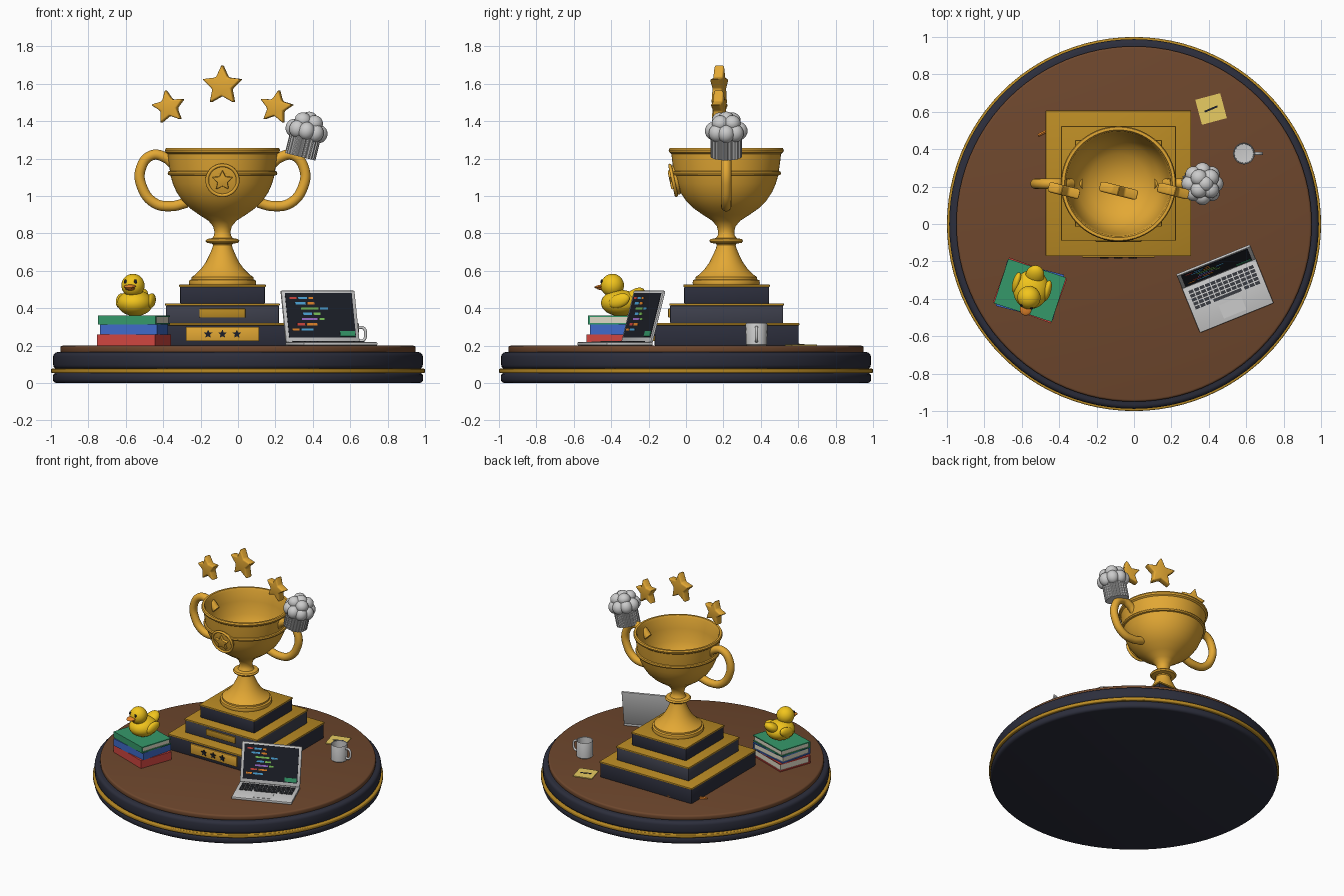
import bpy, bmesh
from math import sin, cos, pi, radians
from mathutils import Matrix, Vector

if "Cube" in bpy.data.objects:
    bpy.data.objects.remove(bpy.data.objects["Cube"])

I = Matrix.Identity(4)
T = lambda x, y, z: Matrix.Translation((x, y, z))
R = lambda a, ax: Matrix.Rotation(radians(a), 4, ax)

def mat(name, hexcol):
    m = bpy.data.materials.new(name)
    rgb = [((hexcol >> s) & 255) / 255 for s in (16, 8, 0)]
    m.diffuse_color = [c / 12.92 if c < .04 else ((c + .055) / 1.055) ** 2.4 for c in rgb] + [1]
    m.use_nodes = True
    m.node_tree.nodes["Principled BSDF"].inputs["Base Color"].default_value = m.diffuse_color
    return m

GOLD, BRASS = mat("gold", 0xE3A834), mat("dark_gold", 0xB98A24)
NAVY, SLATE, WOOD = mat("navy", 0x2C2E3C), mat("slate", 0x3E404D), mat("wood", 0x6E472D)
DARK, CREAM, NOTE = mat("dark", 0x1C1F28), mat("cream", 0xDDD8C4), mat("note_yellow", 0xE8CC62)
RED, BLUE, GREEN = mat("red", 0xD0463F), mat("blue", 0x3F6AC8), mat("green", 0x35996A)
YELLOW, ORANGE, KEY = mat("duck_yellow", 0xF2C51C), mat("orange", 0xE8862A), mat("key_grey", 0x3A3C42)
CYAN, PURPLE, LIME = mat("cyan", 0x4FA8DC), mat("purple", 0xA070D0), mat("lime", 0x7CC85A)

def finish(name, bm, M, m, angle=35):
    bmesh.ops.recalc_face_normals(bm, faces=bm.faces)
    me = bpy.data.meshes.new(name)
    bm.to_mesh(me)
    bm.free()
    me.shade_smooth()
    me.set_sharp_from_angle(angle=radians(angle))
    ob = bpy.data.objects.new(name, me)
    bpy.context.collection.objects.link(ob)
    ob.matrix_world = M
    if m:
        me.materials.append(m)
    return ob

def boxes(name, items, M=I, m=None, bevel=0):
    """items: list of (size, centre)"""
    bm = bmesh.new()
    for size, loc in items:
        bmesh.ops.create_cube(bm, size=1, matrix=T(*loc) @ Matrix.Diagonal((*size, 1)))
    if bevel:
        bmesh.ops.bevel(bm, geom=bm.edges[:], offset=bevel, segments=2, profile=.5, affect='EDGES')
    return finish(name, bm, M, m)

def balls(name, items, M=I, m=None, seg=24):
    """items: list of (radii, centre, tilt about x)"""
    bm = bmesh.new()
    for rad, loc, tilt in items:
        bmesh.ops.create_uvsphere(bm, u_segments=seg, v_segments=seg // 2, radius=1,
                                  matrix=T(*loc) @ R(tilt, 'X') @ Matrix.Diagonal((*rad, 1)))
    return finish(name, bm, M, m)

def lathe(name, prof, M=I, m=None, seg=64, pleat=0):
    bm = bmesh.new()
    rings = []
    for r, z in prof:
        if r == 0:
            rings.append([bm.verts.new((0, 0, z))] * seg)
        else:
            rings.append([bm.verts.new(((r - pleat * (i // 2 % 2)) * cos(2 * pi * i / seg),
                                        (r - pleat * (i // 2 % 2)) * sin(2 * pi * i / seg), z)) for i in range(seg)])
    for a, b in zip(rings, rings[1:]):
        for i in range(seg):
            j = (i + 1) % seg
            bm.faces.new(dict.fromkeys((a[i], a[j], b[j], b[i])))
    return finish(name, bm, M, m)

def disc(name, r, z0, z1, b, M=I, m=None, seg=96):
    arc = [(b * (1 - cos(a)), b * (1 - sin(a))) for a in (0, pi / 6, pi / 3, pi / 2)]
    low = [(r - dr, z0 + dz) for dr, dz in reversed(arc)]
    return lathe(name, [(0, z0)] + low + [(r - dr, z1 - dz) for dr, dz in arc] + [(0, z1)], M, m, seg)

def star(name, r, depth, M, m, bevel=0, inner=.48):
    """star standing in the xz plane, facing -y"""
    bm = bmesh.new()
    pts = [bm.verts.new((r * (inner if i % 2 else 1) * sin(i * pi / 5), -depth / 2,
                         r * (inner if i % 2 else 1) * cos(i * pi / 5))) for i in range(10)]
    f = bm.faces.new(pts)
    ext = bmesh.ops.extrude_face_region(bm, geom=[f])
    bmesh.ops.translate(bm, vec=(0, depth, 0), verts=[v for v in ext['geom'] if isinstance(v, bmesh.types.BMVert)])
    bmesh.ops.recalc_face_normals(bm, faces=bm.faces)
    if bevel:
        bmesh.ops.bevel(bm, geom=bm.edges[:], offset=bevel, segments=3, profile=.5, affect='EDGES')
    return finish(name, bm, M, m)

def tube(name, pts, r, M=I, m=None, cyclic=False):
    cu = bpy.data.curves.new(name, 'CURVE')
    cu.dimensions, cu.bevel_depth, cu.bevel_resolution, cu.use_fill_caps = '3D', r, 5, True
    sp = cu.splines.new('BEZIER')
    sp.bezier_points.add(len(pts) - 1)
    sp.use_cyclic_u = cyclic
    for p, co in zip(sp.bezier_points, pts):
        p.co, p.handle_left_type, p.handle_right_type = co, 'AUTO', 'AUTO'
    ob = bpy.data.objects.new(name, cu)
    bpy.context.collection.objects.link(ob)
    bm = bmesh.new()
    me = ob.to_mesh()
    bm.from_mesh(me)
    bpy.data.objects.remove(ob)
    return finish(name, bm, M, m, 50)

# Round display base
disc("base_lower_disc", .99, 0, .055, .02, m=NAVY)
disc("base_gold_band", 1.0, .053, .077, .006, m=BRASS)
disc("base_upper_disc", .988, .075, .165, .022, m=NAVY)
disc("wood_top", .95, .16, .2, .012, m=WOOD)

# Stepped plinth with gold top plates and plaques
C = T(-.083, .217, 0)
for i, (w, z0, z1, m) in enumerate([(.77, .2, .32, NAVY), (.605, .32, .425, SLATE), (.455, .425, .525, NAVY)]):
    h = z1 - z0
    boxes(f"plinth_step_{i}", [((w, w, h - .01), (0, 0, z0 + h / 2 - .005))], C, m, .006)
    boxes(f"plinth_plate_{i}", [((w + .008, w + .008, .012), (0, 0, z1 - .005))], C, BRASS, .003)
boxes("lower_plaque", [((.39, .014, .075), (0, -.388, .262))], C, GOLD, .003)
boxes("upper_plaque", [((.245, .014, .047), (0, -.305, .374))], C, BRASS, .003)
for i in (-1, 0, 1):
    star(f"plaque_star_{i + 1}", .024, .01, C @ T(i * .077, -.397, .262), DARK)

# Trophy cup
C = T(-.083, .215, 0)
lathe("trophy_cup", [(0, .525), (.177, .525), (.18, .535), (.177, .55), (.165, .555), (.165, .567), (.145, .58),
                     (.115, .61), (.09, .645), (.07, .685), (.055, .72), (.05, .738), (.055, .745), (.083, .75),
                     (.091, .76), (.083, .77), (.055, .775), (.045, .79), (.043, .81), (.05, .838), (.075, .868),
                     (.125, .9), (.175, .935), (.215, .975), (.245, 1.02), (.265, 1.065), (.278, 1.11), (.29, 1.113),
                     (.293, 1.122), (.29, 1.131), (.281, 1.134), (.288, 1.18), (.293, 1.225), (.304, 1.233),
                     (.308, 1.245), (.303, 1.256), (.288, 1.256), (.28, 1.24), (.27, 1.16), (.253, 1.07),
                     (.22, 1.0), (.16, .945), (.08, .91), (0, .9)], C, GOLD, 80)
path = [(.25, 1.155), (.305, 1.205), (.38, 1.217), (.437, 1.145), (.431, 1.05), (.364, .963), (.273, .946), (.19, .965)]
for s, side in ((-1, "left"), (1, "right")):
    tube(f"{side}_handle", [(s * x, 0, z) for x, z in path], .028, C, GOLD)

# Medallion on the cup front
M = T(-.083, -.063, 1.085) @ R(12, 'X')
tube("medallion_ring", [(.082 * cos(i * pi / 6), -.006, .082 * sin(i * pi / 6)) for i in range(12)], .009, M, GOLD, True)
disc("medallion_disc", .08, -.02, .006, .004, M @ R(90, 'X'), GOLD, 48)
star("medallion_star", .058, .026, M @ T(0, -.012, 0), GOLD, .004)

# Floating stars
for n, x, z, r, roll in (("left", -.37, 1.475, .095, -10), ("middle", -.083, 1.59, .113, 0), ("right", .205, 1.475, .095, 10)):
    star(f"{n}_star", r, .055, T(x, .178, z) @ R(-14, 'Z') @ R(roll, 'Y'), GOLD, .01)

# Puffy cook's hat hung on the right handle
M = T(.332, .215, 1.21) @ R(14, 'Y')
lathe("hat_band", [(0, 0), (.084, 0), (.084, .115), (0, .115)], M, None, 96, .006)
puffs = [((.08, .08, .075), (0, 0, .15), 0), ((.042, .042, .036), (0, 0, .211), 0)]
for i in range(8):
    a = i * pi / 4
    puffs.append(((.044, .044, .048), (.07 * cos(a), .07 * sin(a), .142), 0))
    if i % 2:
        puffs.append(((.045, .045, .042), (.045 * cos(a), .045 * sin(a), .193), 0))
balls("hat_puffs", puffs, M)

# Stack of books: two boards, spine(s) and a recessed page block
for n, z, h, rot, w, d, m, full in (("bottom", .2, .06, -20, .33, .255, RED, True), ("middle", .26, .053, -14, .315, .25, BLUE, True),
                                    ("top", .313, .047, -18, .325, .25, GREEN, False)):
    M = T(-.556, -.355, z) @ R(rot, 'Z')
    parts = [((w, d, .008), (0, 0, .004)), ((w, d, .008), (0, 0, h - .004)), ((w, .01, h), (0, -d / 2 + .005, h / 2))]
    if full:
        parts.append(((.01, d, h), (w / 2 - .005, 0, h / 2)))
    boxes(f"{n}_book_cover", parts, M, m)
    boxes(f"{n}_book_pages", [((w - .014, d - .014, h - .012), (0, 0, h / 2))], M, CREAM)

# Toy duck
M = T(-.55, -.35, .36) @ R(-15, 'Z')
balls("duck_body", [((.095, .105, .07), (0, 0, .068), 0), ((.05, .062, .035), (0, .078, .105), 35),
                    ((.062, .062, .062), (0, -.045, .162), 0)], M, YELLOW, 32)
balls("duck_wings", [((.022, .06, .036), (s * .084, .015, .08), 20) for s in (-1, 1)], M, YELLOW)
balls("duck_beak", [((.032, .034, .01), (0, -.11, .156), 8), ((.026, .026, .008), (0, -.106, .144), -8)], M, ORANGE)
balls("duck_eyes", [((.009, .007, .012), (s * .028, -.096, .182), 0) for s in (-1, 1)], M, DARK, 12)

# Laptop
L = T(.5, -.38, .2) @ R(22, 'Z')
boxes("laptop_base", [((.425, .265, .018), (0, 0, .01))], L, None, .005)
boxes("laptop_keys", [((.026, .017, .006), ((c - 5.5) * .0315, .09 - r * .0225, .021)) for r in range(4) for c in range(12)]
      + [((.16, .017, .006), (0, 0, .021))] + [((.026, .017, .006), (s * .0315 * k, 0, .021)) for s in (-1, 1) for k in (3.5, 4.5, 5.5)], L, KEY)
boxes("laptop_trackpad", [((.13, .075, .003), (0, -.072, .0195))], L)
S = L @ T(0, .127, .018) @ R(-15, 'X')
boxes("laptop_lid", [((.425, .014, .285), (0, 0, .1425))], S, None, .005)
boxes("laptop_screen", [((.385, .004, .245), (0, -.007, .147))], S, DARK)
rows = [(0, -.17, .04, RED), (0, -.12, .05, CYAN), (0, -.06, .025, ORANGE), (1, -.14, .06, CYAN), (1, -.07, .04, ORANGE),
        (2, -.11, .1, LIME), (2, 0, .045, CYAN), (3, -.1, .05, CYAN), (3, -.04, .04, LIME), (4, -.11, .09, PURPLE),
        (4, -.01, .03, LIME), (5, -.14, .045, RED), (5, -.085, .06, ORANGE), (6, -.17, .04, ORANGE), (6, -.12, .07, CYAN)]
for i, (r, x, w, m) in enumerate(rows):
    boxes(f"code_bar_{i}", [((w, .004, .012), (x + w / 2, -.0095, .242 - r * .029))], S, m)
boxes("screen_button", [((.085, .004, .028), (.145, -.0095, .045))], S, GREEN)

# Mug
M = T(.588, .377, .2)
lathe("mug", [(0, 0), (.052, 0), (.057, .005), (.058, .115), (.056, .12), (.052, .118), (.05, .02), (0, .015)], M, None, 40)
tube("mug_handle", [(.052, 0, .095), (.082, 0, .095), (.094, 0, .06), (.082, 0, .028), (.052, 0, .025)], .008, M)

# Sticky note and pencil
M = T(.412, .615, .2) @ R(15, 'Z')
boxes("sticky_note", [((.138, .138, .006), (0, 0, .003))], M, NOTE)
boxes("note_mark", [((.075, .01, .003), (0, 0, .007))], M @ R(8, 'Z'), DARK)
lathe("pencil", [(0, 0), (.009, 0), (.009, .25), (0, .285)], T(-.512, .474, .21) @ R(28, 'Z') @ R(90, 'Y'), ORANGE, 6)
